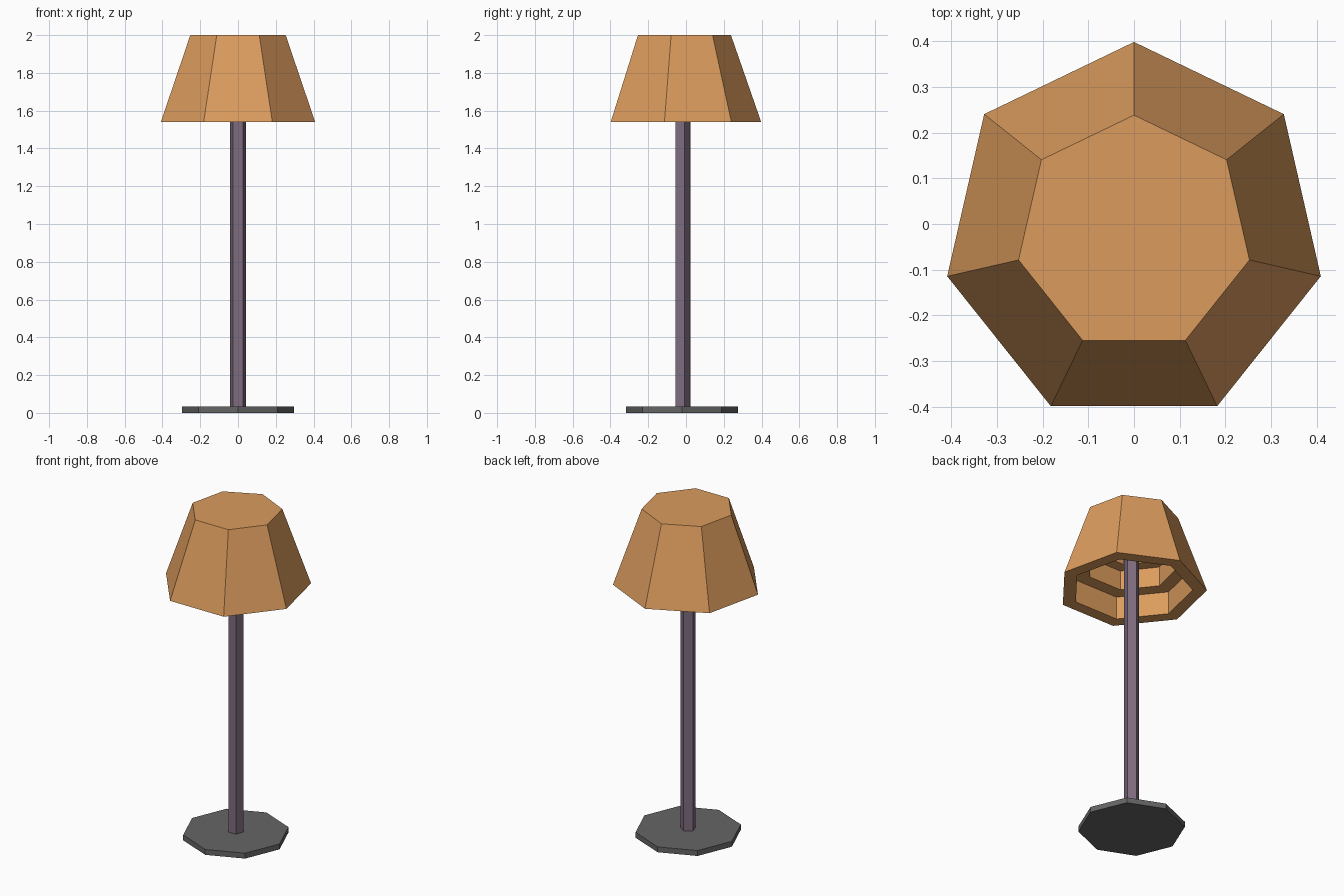
import bpy, bmesh, math

if "Cube" in bpy.data.objects:
    bpy.data.objects.remove(bpy.data.objects["Cube"])

CY = -0.021  # shared vertical axis


def material(name, rgb):
    m = bpy.data.materials.new(name)
    m.diffuse_color = (*rgb, 1)
    m.use_nodes = True
    m.node_tree.nodes["Principled BSDF"].inputs["Base Color"].default_value = m.diffuse_color
    return m


def lathe(name, sides, profile, mat):
    """Low-poly turned solid: (radius, z) rings with a vertex at the back, both ends capped."""
    bm = bmesh.new()
    angles = [math.pi / 2 + 2 * math.pi * i / sides for i in range(sides)]
    rings = [[bm.verts.new((r * math.cos(a), CY + r * math.sin(a), z)) for a in angles]
             for r, z in profile]
    for lo, hi in zip(rings, rings[1:]):
        for i in range(sides):
            j = (i + 1) % sides
            bm.faces.new((lo[i], lo[j], hi[j], hi[i]))
    bm.faces.new(rings[0])
    bm.faces.new(rings[-1])
    bmesh.ops.recalc_face_normals(bm, faces=bm.faces)
    mesh = bpy.data.meshes.new(name)
    bm.to_mesh(mesh)
    bm.free()
    mesh.materials.append(mat)
    obj = bpy.data.objects.new(name, mesh)
    bpy.context.collection.objects.link(obj)
    return obj


# Octagonal foot plate
lathe("base", 8, [(0.297, 0), (0.297, 0.033)], material("dark_grey", (0.13, 0.13, 0.13)))

# Five-sided pole running up into the shade
lathe("pole", 5, [(0.0435, 0.033), (0.0435, 1.92)], material("muted_purple", (0.21, 0.15, 0.21)))

# Seven-sided tapered shade with a closed top and stepped hollow underneath
lathe("shade", 7,
      [(0.259, 2.0), (0.419, 1.54), (0.34, 1.54), (0.34, 1.68),
       (0.255, 1.68), (0.255, 1.80), (0.18, 1.80), (0.18, 1.92)],
      material("orange", (0.71, 0.33, 0.11)))
